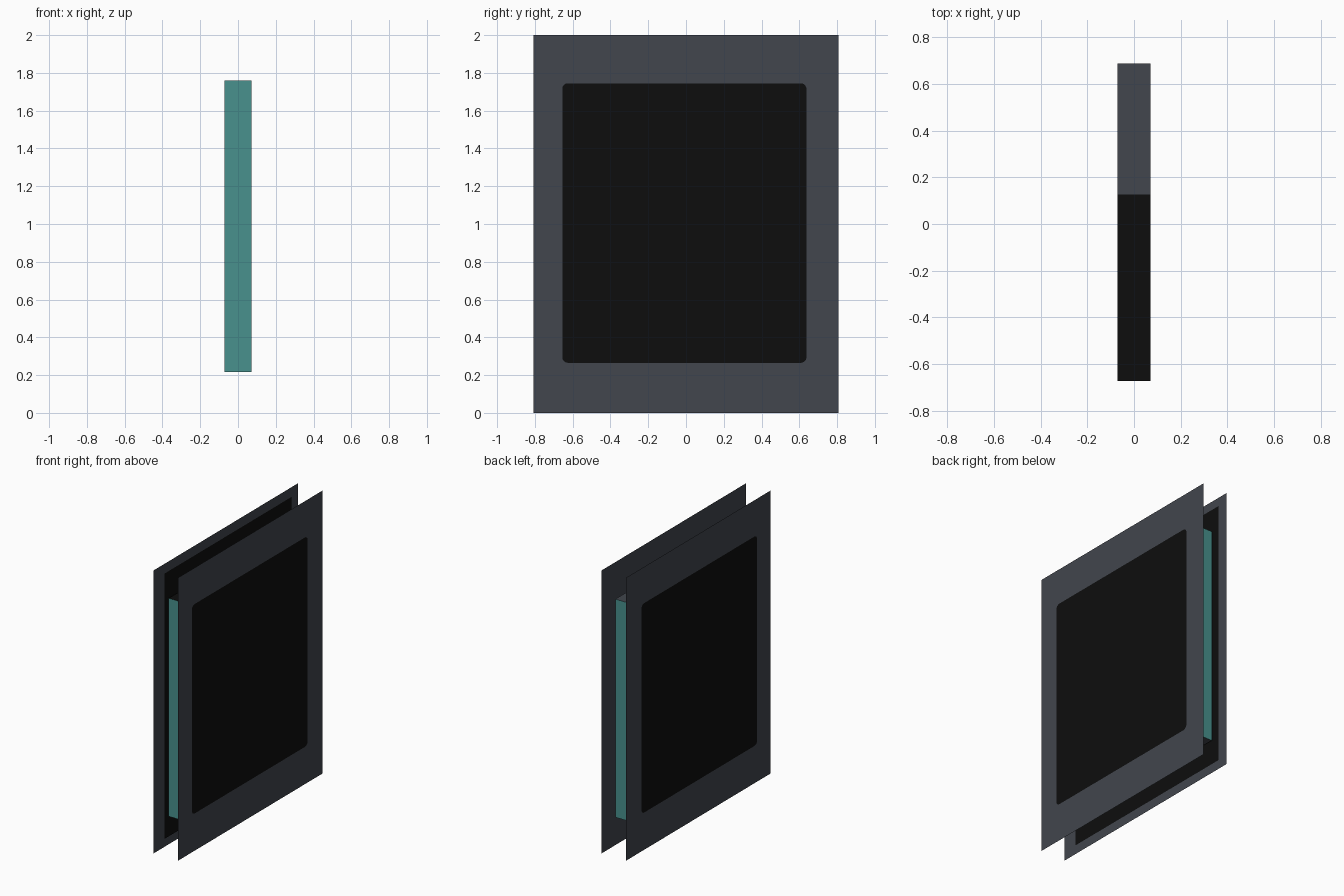
import bpy, bmesh, math

if "Cube" in bpy.data.objects:
    bpy.data.objects.remove(bpy.data.objects["Cube"])


def material(name, rgb):
    m = bpy.data.materials.new(name)
    m.diffuse_color = (*rgb, 1)
    m.use_nodes = True
    m.node_tree.nodes["Principled BSDF"].inputs["Base Color"].default_value = m.diffuse_color
    return m


GREY = material("slate grey", (0.054, 0.061, 0.075))
BLACK = material("soft black", (0.004, 0.004, 0.004))
TEAL = material("muted teal", (0.065, 0.285, 0.27))


def finish(name, bm, mats):
    me = bpy.data.meshes.new(name)
    bm.to_mesh(me)
    bm.free()
    for m in mats:
        me.materials.append(m)
    ob = bpy.data.objects.new(name, me)
    bpy.context.collection.objects.link(ob)
    return ob


def sheet(name, x, y0, y1, z0, z1, mat, facing, r=0.0):
    """Thin upright sheet at x, with optional rounded corners."""
    bm = bmesh.new()
    pts = []
    corners = [(y1 - r, z1 - r), (y0 + r, z1 - r), (y0 + r, z0 + r), (y1 - r, z0 + r)]
    steps = 4 if r else 0
    for i, (cy, cz) in enumerate(corners):
        for k in range(steps + 1):
            a = math.pi / 2 * (i + (k / steps if steps else 0))
            pts.append((x, cy + r * math.cos(a), cz + r * math.sin(a)))
    if facing < 0:
        pts.reverse()
    bm.faces.new([bm.verts.new(p) for p in pts])
    return finish(name, bm, [mat])


# Outer panels, each with a black rounded screen on its outside
for side, s in (("right", 1), ("left", -1)):
    sheet(side + "_panel", s * 0.096, -0.807, 0.807, 0, 2, GREY, s)
    sheet(side + "_screen", s * 0.098, -0.655, 0.638, 0.265, 1.745, BLACK, s, 0.03)

# Black lining on the inside of the left panel
sheet("left_lining", -0.091, -0.69, 0.73, 0.06, 1.935, BLACK, 1)

# Core block between the panels: teal ends, top and bottom part black
bm = bmesh.new()
bmesh.ops.create_cube(bm, size=1)
for v in bm.verts:
    v.co.x *= 0.143
    v.co.y = 0.008 + v.co.y * 1.36
    v.co.z = 0.988 + v.co.z * 1.542
bmesh.ops.bisect_plane(bm, geom=bm.verts[:] + bm.edges[:] + bm.faces[:],
                       plane_co=(0, 0.127, 0), plane_no=(0, 1, 0))
bm.normal_update()
for f in bm.faces:
    if abs(f.normal.y) > 0.5:
        f.material_index = 2
    elif f.calc_center_median().y < 0.127:
        f.material_index = 1
finish("core_block", bm, [GREY, BLACK, TEAL])
